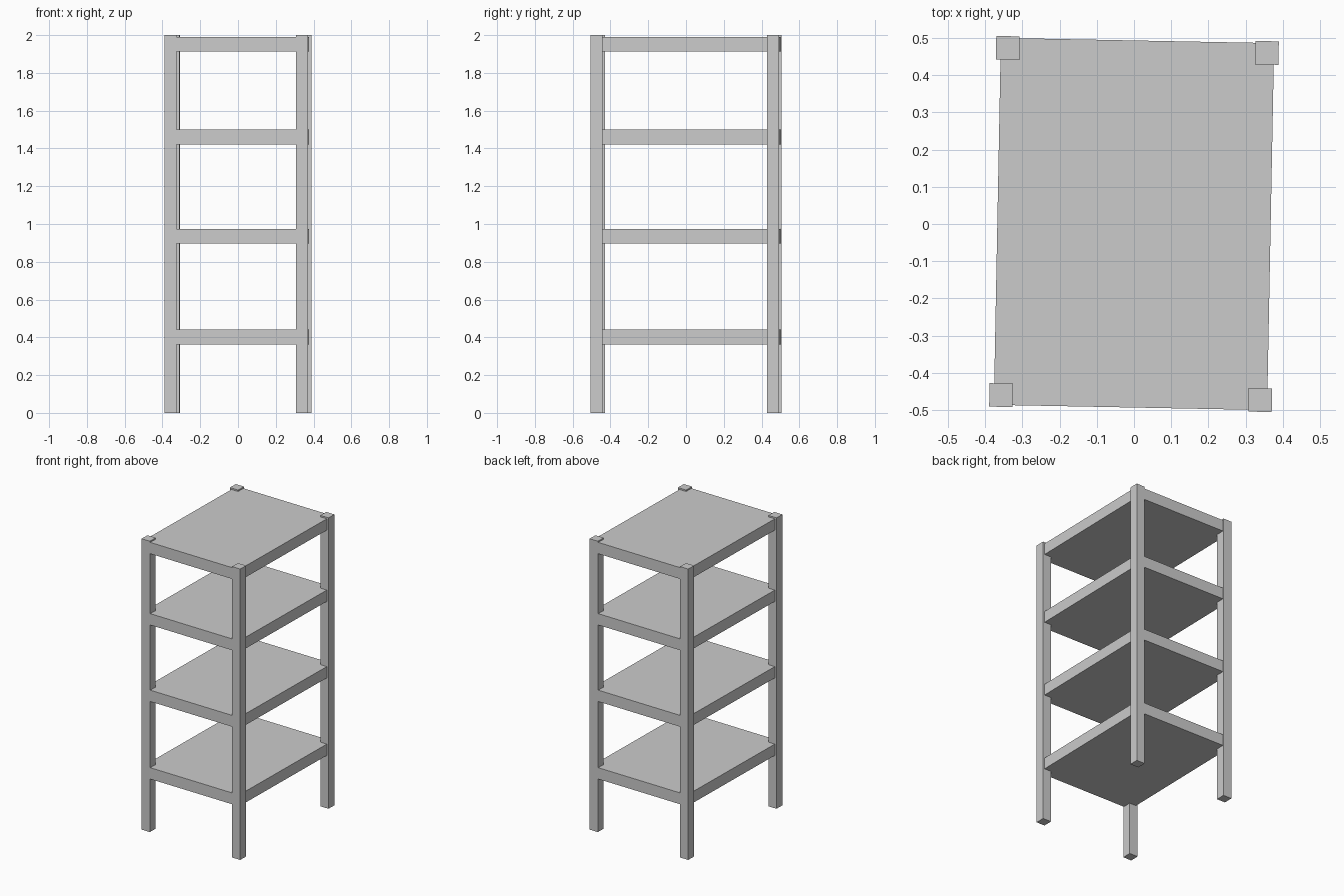
import bpy, math
from mathutils import Matrix

if "Cube" in bpy.data.objects:
    bpy.data.objects.remove(bpy.data.objects["Cube"])

# The whole rack is turned slightly about the vertical axis
TURN = Matrix.Rotation(math.radians(-1.1), 4, 'Z')


def box(name, centre, size):
    bpy.ops.mesh.primitive_cube_add(size=1)
    ob = bpy.context.object
    ob.name = name
    ob.data.transform(TURN @ Matrix.Translation(centre) @ Matrix.Diagonal((*size, 1)))
    return ob


# Four square corner posts
for sx, side in ((-1, "left"), (1, "right")):
    for sy, end in ((-1, "front"), (1, "back")):
        box(f"{end}_{side}_post", (sx * 0.3485, sy * 0.467, 1.0), (0.063, 0.063, 2.0))

# Four thick shelves, slightly inset from the outer faces of the posts
for i, z in enumerate((0.402, 0.935, 1.461, 1.951)):
    box(f"shelf_{i + 1}", (0, 0, z), (0.735, 0.987, 0.078))
